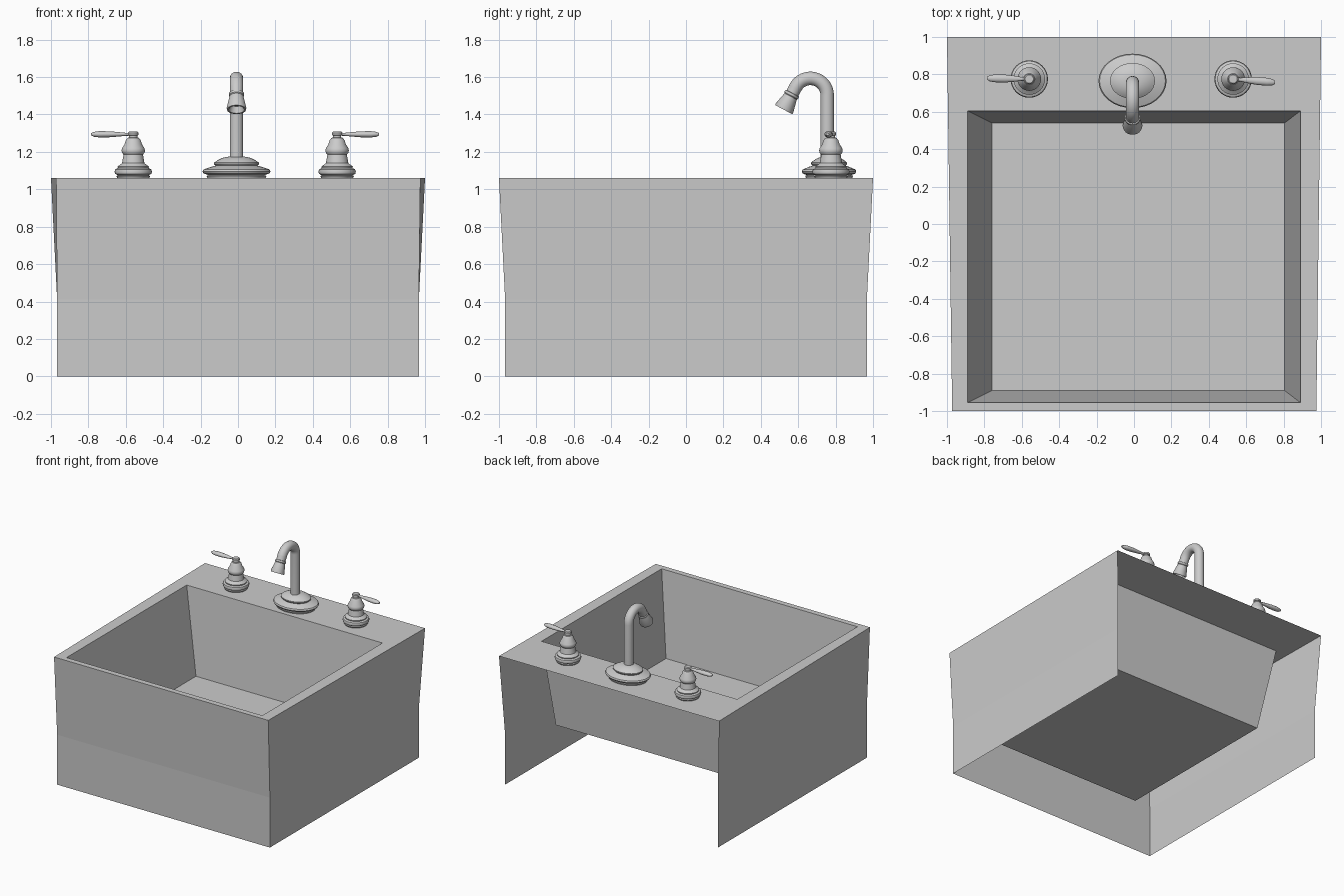
import bpy, math
from mathutils import Vector

if "Cube" in bpy.data.objects:
    bpy.data.objects.remove(bpy.data.objects["Cube"])

grey = bpy.data.materials.new("light grey")
grey.diffuse_color = (0.6, 0.6, 0.6, 1)
grey.use_nodes = True
grey.node_tree.nodes["Principled BSDF"].inputs["Base Color"].default_value = grey.diffuse_color
X, Y, Z = Vector((1, 0, 0)), Vector((0, 1, 0)), Vector((0, 0, 1))


def make(name, verts, faces, smooth=True):
    mesh = bpy.data.meshes.new(name)
    mesh.from_pydata(verts, [], faces)
    mesh.materials.append(grey)
    ob = bpy.data.objects.new(name, mesh)
    bpy.context.collection.objects.link(ob)
    if smooth:
        bpy.ops.object.select_all(action='DESELECT')
        ob.select_set(True)
        bpy.context.view_layer.objects.active = ob
        bpy.ops.object.shade_smooth_by_angle(angle=math.radians(35))
    return ob


def loft(name, rings, n=32):
    """Skin a capped tube over rings of (centre, side vector, up vector)."""
    verts, faces = [], []
    for c, u, v in rings:
        for i in range(n):
            a = math.tau * i / n
            verts.append(Vector(c) + u * math.cos(a) + v * math.sin(a))
    for k in range(len(rings) - 1):
        for i in range(n):
            j = (i + 1) % n
            faces.append((k*n + i, k*n + j, (k+1)*n + j, (k+1)*n + i))
    faces.append(tuple(reversed(range(n))))
    faces.append(tuple(range((len(rings) - 1)*n, len(rings)*n)))
    return make(name, verts, faces)


def turned(name, x, y, profile, squash=1.0):
    """Lathe a (radius, height) profile about a vertical axis."""
    return loft(name, [((x, y, z), X*r, Y*r*squash) for r, z in profile])


def rect(x0, x1, y0, y1, z):
    return [(x0, y0, z), (x1, y0, z), (x1, y1, z), (x0, y1, z)]


TOP, KINK, FLOOR = 1.06, 0.41, 0.37

# Apron: open-backed front and side panels, kinked part-way down
rim = [(-0.972, -1, TOP), (0.975, -1, TOP), (1, 1, TOP), (-1, 1, TOP)]
apron = rim + rect(-0.967, 0.967, -0.967, 0.967, KINK) + rect(-0.967, 0.967, -0.967, 0.967, 0)
sides = [(k + 4 + i, k + 4 + j, k + j, k + i)
         for k in (0, 4) for i, j in ((0, 1), (1, 2), (3, 0))]
make("apron_panels", apron, sides, False)

# Deck: flat rim around the basin opening
opening = rect(-0.89, 0.89, -0.955, 0.605, TOP)
make("deck", rim + opening,
     [(i, (i+1) % 4, 4 + (i+1) % 4, 4 + i) for i in range(4)], False)

# Basin: sloping walls and floor
make("basin", opening + rect(-0.76, 0.805, -0.89, 0.54, FLOOR),
     [(i, (i+1) % 4, 4 + (i+1) % 4, 4 + i) for i in range(4)] + [(4, 5, 6, 7)], False)

# Drain cover
turned("drain", 0.02, -0.17, [(0.142, FLOOR), (0.142, FLOOR + 0.003)])

# Tap base: stepped oval escutcheon
FX, FY = -0.008, 0.755
turned("tap_base", FX, 0.765, [
    (0.155, TOP), (0.16, 1.072), (0.148, 1.076), (0.175, 1.084), (0.182, 1.095),
    (0.176, 1.106), (0.135, 1.12), (0.112, 1.126), (0.12, 1.135), (0.12, 1.143),
    (0.105, 1.153), (0.075, 1.168), (0.04, 1.175)], 0.8)

# Tap neck: straight column into a hooked arch
R, CY, CZ, END = 0.09, FY - 0.09, 1.503, 152
path = [(FY, 1.16, 0)]
path += [(CY + R*math.cos(math.radians(a)), CZ + R*math.sin(math.radians(a)), a)
         for a in [END * k / 16 for k in range(17)]]
e = math.radians(END)
tangent = Vector((0, -math.sin(e), math.cos(e)))
across = Vector((0, math.cos(e), math.sin(e)))
r = 0.036
loft("tap_neck", [((FX, y, z), X*r, -Vector((0, -math.cos(math.radians(a)),
     -math.sin(math.radians(a))))*r) for y, z, a in path], 24)

# Tap nozzle: collar and flared outlet
tip = Vector((FX, path[-1][0], path[-1][1]))
loft("tap_nozzle", [(tip + tangent*d, X*q, across*q) for d, q in
     [(0, 0.036), (0.035, 0.035), (0.037, 0.041), (0.05, 0.041), (0.055, 0.037),
      (0.125, 0.053), (0.135, 0.051), (0.135, 0.042), (0.10, 0.03)]], 24)

# Handles: turned post with a paddle lever pointing outward
post = [(0.085, TOP), (0.09, 1.07), (0.083, 1.075), (0.097, 1.083), (0.1, 1.095),
        (0.096, 1.107), (0.082, 1.113), (0.084, 1.122), (0.068, 1.133), (0.06, 1.14),
        (0.052, 1.185), (0.06, 1.195), (0.063, 1.207), (0.06, 1.22), (0.047, 1.24),
        (0.04, 1.262), (0.03, 1.275), (0.022, 1.277), (0.022, 1.287), (0.028, 1.29),
        (0.028, 1.302), (0.022, 1.308)]
lever = [(0, 0.008, 0.007), (0.04, 0.01, 0.008), (0.08, 0.016, 0.012), (0.13, 0.021, 0.016),
         (0.18, 0.021, 0.017), (0.21, 0.017, 0.013), (0.225, 0.008, 0.006)]
for side, x, s, drift in (("left", -0.56, -1, 0.02), ("right", 0.53, 1, -0.08)):
    turned(side + "_handle_post", x, 0.775, post)
    loft(side + "_handle_lever", [((x + s*d, 0.775 + drift*d, 1.294), Y*w*s, Z*h)
         for d, w, h in lever], 16)
